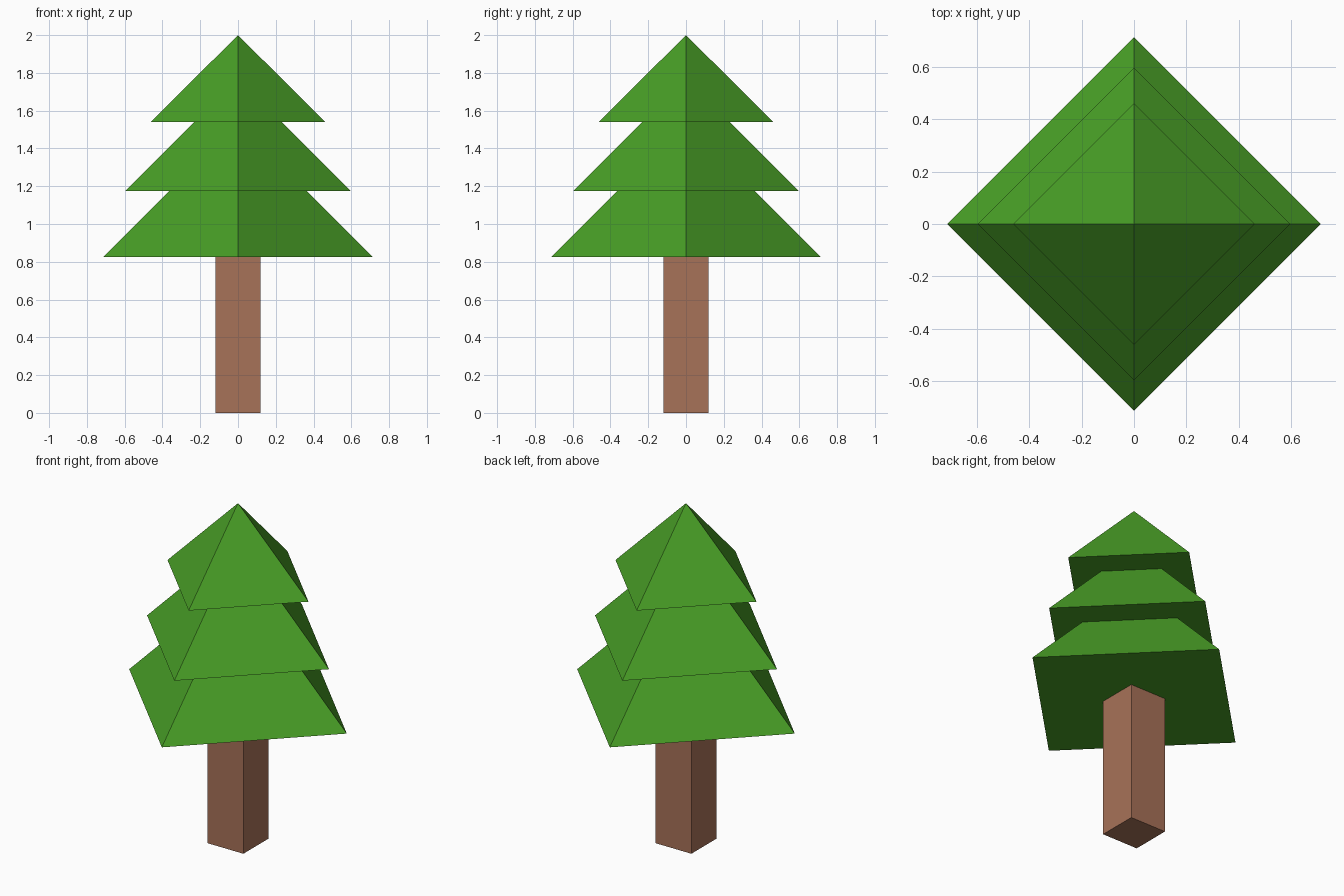
import bpy, bmesh, math

if "Cube" in bpy.data.objects:
    bpy.data.objects.remove(bpy.data.objects["Cube"])


def make_material(name, rgb):
    mat = bpy.data.materials.new(name)
    mat.diffuse_color = (*rgb, 1.0)
    mat.use_nodes = True
    mat.node_tree.nodes["Principled BSDF"].inputs["Base Color"].default_value = mat.diffuse_color
    return mat


def lathe(name, profile, sides, start_angle, mat):
    """Revolve (radius, z) points into a closed, flat-shaded solid."""
    bm = bmesh.new()
    rings = []
    for r, z in profile:
        if r == 0:
            rings.append([bm.verts.new((0, 0, z))] * sides)
            continue
        angles = [start_angle + i * math.tau / sides for i in range(sides)]
        rings.append([bm.verts.new((r * math.cos(a), r * math.sin(a), z)) for a in angles])
    bm.faces.new(rings[0][::-1])
    for low, high in zip(rings, rings[1:]):
        for i in range(sides):
            j = (i + 1) % sides
            corners = [low[i], low[j], high[j], high[i]]
            bm.faces.new(list(dict.fromkeys(corners)))
    if profile[-1][0] > 0:
        bm.faces.new(rings[-1])
    bmesh.ops.recalc_face_normals(bm, faces=bm.faces)
    mesh = bpy.data.meshes.new(name)
    bm.to_mesh(mesh)
    bm.free()
    mesh.materials.append(mat)
    obj = bpy.data.objects.new(name, mesh)
    bpy.context.collection.objects.link(obj)
    return obj


green = make_material("leaf green", (0.065, 0.342, 0.0194))
brown = make_material("bark brown", (0.386, 0.168, 0.098))

# Square trunk, sides facing the axes
lathe("trunk", [(0.118 * math.sqrt(2), 0), (0.118 * math.sqrt(2), 0.828)],
      4, math.pi / 4, brown)

# Three stepped four-sided tiers, corners on the axes
lathe("foliage",
      [(0.713, 0.826), (0.363, 1.176),
       (0.596, 1.176), (0.232, 1.54),
       (0.462, 1.54), (0, 2.0)],
      4, 0, green)
